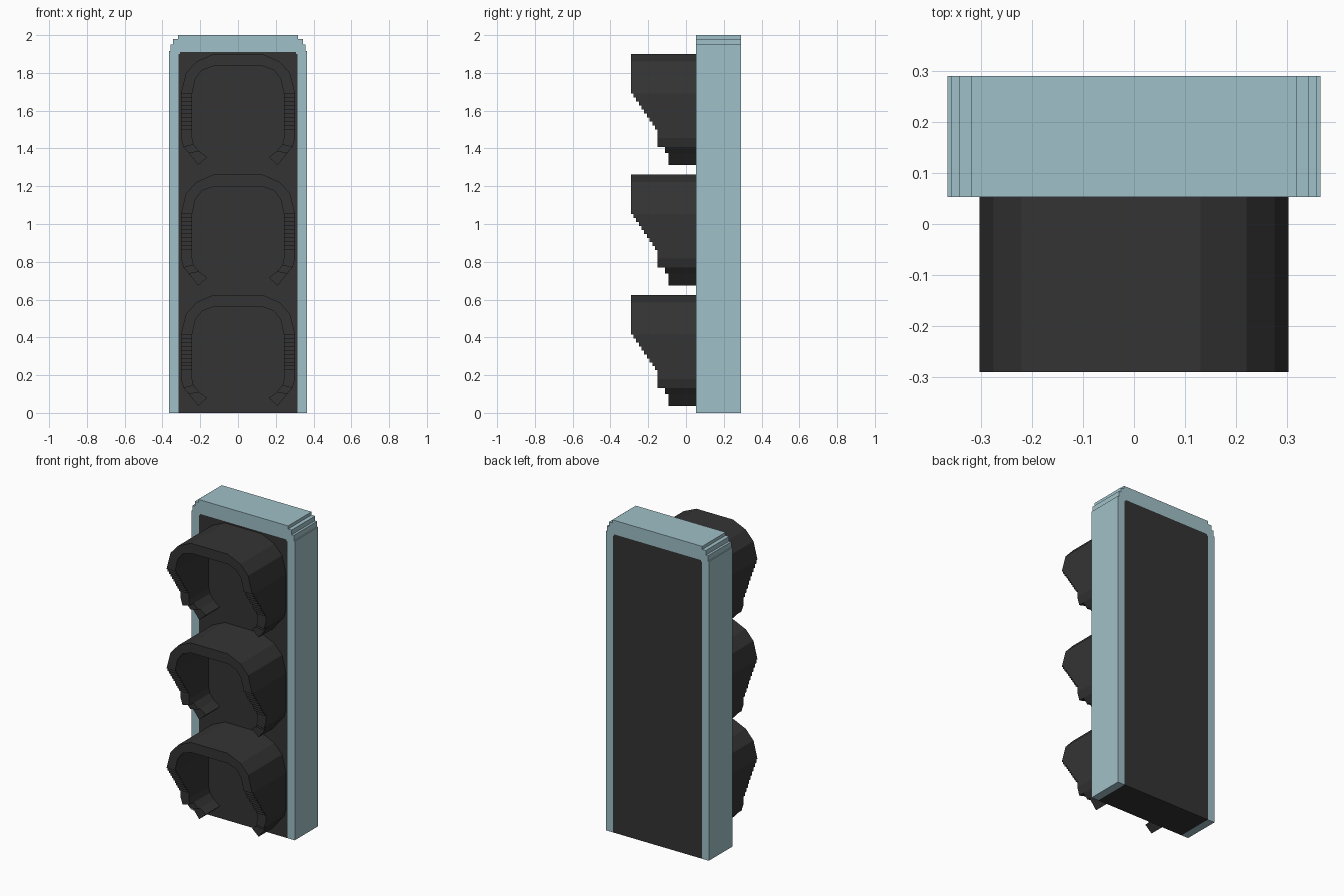
import bpy
import bmesh

if "Cube" in bpy.data.objects:
    bpy.data.objects.remove(bpy.data.objects["Cube"], do_unlink=True)


def material(name, rgb):
    m = bpy.data.materials.new(name)
    m.use_nodes = True
    m.diffuse_color = (*rgb, 1)
    bsdf = next(n for n in m.node_tree.nodes if n.type == "BSDF_PRINCIPLED")
    bsdf.inputs["Base Color"].default_value = (*rgb, 1)
    bsdf.inputs["Roughness"].default_value = 0.7
    return m


BLUE = material("pale blue", (0.35, 0.53, 0.58))
DARK = material("charcoal", (0.034, 0.034, 0.034))

FRONT, BACK = 0.053, 0.29


def prism(bm, outline, y0, y1):
    """Extrude an (x, z) outline from y0 to y1."""
    a = [bm.verts.new((x, y0, z)) for x, z in outline]
    b = [bm.verts.new((x, y1, z)) for x, z in outline]
    faces = [bm.faces.new(a), bm.faces.new(b[::-1])]
    n = len(a)
    for i in range(n):
        j = (i + 1) % n
        faces.append(bm.faces.new((a[i], b[i], b[j], a[j])))
    bmesh.ops.recalc_face_normals(bm, faces=faces)


def make(name, prisms, mat, z=0.0):
    bm = bmesh.new()
    for p in prisms:
        prism(bm, *p)
    me = bpy.data.meshes.new(name)
    bm.to_mesh(me)
    bm.free()
    me.materials.append(mat)
    ob = bpy.data.objects.new(name, me)
    ob.location.z = z
    bpy.context.collection.objects.link(ob)
    return ob


def mirrored(half):
    """Right-hand points followed by their reflection in reverse order."""
    return half + [(-x, z) for x, z in reversed(half)]


# Housing: stepped frame wrapped around a dark panel, open at the bottom
panel_half = [(0.315, 0), (0.315, 1.9), (0.308, 1.9), (0.308, 1.91)]
frame_half = [(0.365, 0), (0.365, 1.915), (0.358, 1.915), (0.358, 1.95),
              (0.343, 1.95), (0.343, 1.98), (0.318, 1.98), (0.318, 2.0)]
frame = mirrored(frame_half) + mirrored(panel_half)[::-1]
make("frame", [(frame, FRONT, BACK)], BLUE)
make("panel", [(mirrored(panel_half), FRONT, BACK)], DARK)

# Hood profile, top lamp height
outer_top = [(0.303, 1.69), (0.275, 1.80), (0.22, 1.86), (0.13, 1.90)]
inner_top = [(0.243, 1.69), (0.225, 1.77), (0.19, 1.815), (0.13, 1.836)]
outer_low = [(0.303, 1.455), (0.288, 1.407), (0.26, 1.375), (0.21, 1.312)]
inner_low = [(0.243, 1.455), (0.235, 1.42), (0.205, 1.385), (0.163, 1.354)]
low_depth = [-0.15, -0.112, -0.092]

# Arch over the lamp
hood = [(mirrored(outer_top) + mirrored(inner_top)[::-1], -0.29, FRONT)]

# Side walls as a staircase, then the curved lower ends
levels = [1.69 - 0.021 * i for i in range(10)] + [1.455]
for s in (1, -1):
    for i in range(10):
        hi, lo = levels[i], levels[i + 1]
        wall = [(s * 0.243, lo), (s * 0.303, lo), (s * 0.303, hi), (s * 0.243, hi)]
        hood.append((wall, max(-0.278, -0.278) + 0.0142 * i, FRONT))
    for i in range(3):
        end = [outer_low[i], outer_low[i + 1], inner_low[i + 1], inner_low[i]]
        hood.append(([(s * x, z) for x, z in end], low_depth[i], FRONT))

# Lens outline: upper curve reflected about the lamp centre
lens_half = [(x, 3.151 - z) for x, z in reversed(inner_top)] + inner_top

for name, dz in (("top", 0), ("middle", -0.638), ("bottom", -1.275)):
    make(name + "_hood", hood, DARK, dz)
    make(name + "_lens", [(mirrored(lens_half), FRONT - 0.003, FRONT)], DARK, dz)
